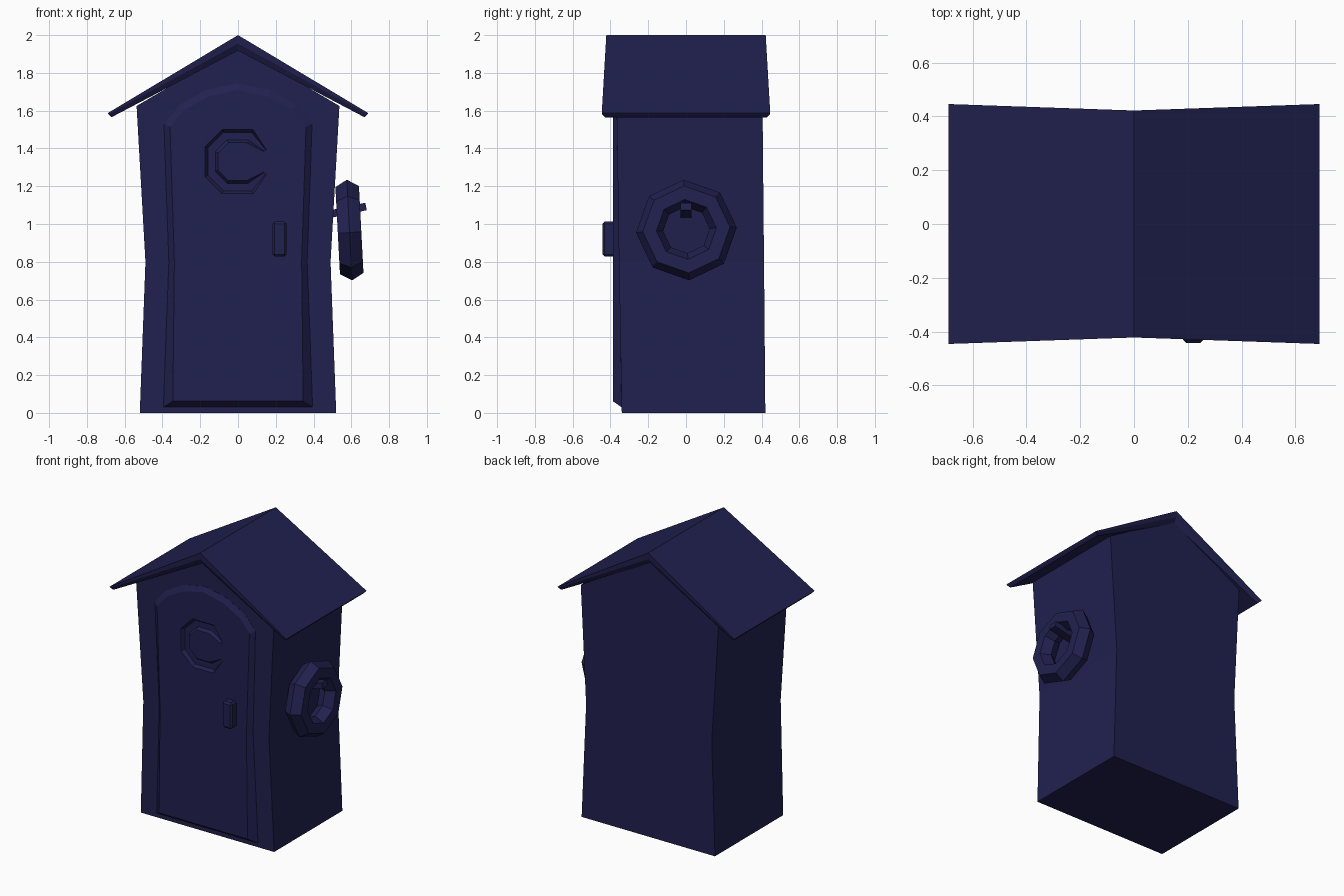
import bpy, bmesh, math
from mathutils import Vector

if "Cube" in bpy.data.objects:
    bpy.data.objects.remove(bpy.data.objects["Cube"])

navy = bpy.data.materials.new("navy")
navy.diffuse_color = (0.015, 0.015, 0.08, 1)
navy.use_nodes = True
navy.node_tree.nodes["Principled BSDF"].inputs["Base Color"].default_value = navy.diffuse_color


def make(name, verts, faces):
    """Mesh object from points and faces, with outward normals."""
    bm = bmesh.new()
    vs = [bm.verts.new(v) for v in verts]
    for f in faces:
        bm.faces.new([vs[i] for i in f])
    bmesh.ops.recalc_face_normals(bm, faces=bm.faces)
    me = bpy.data.meshes.new(name)
    bm.to_mesh(me)
    bm.free()
    me.materials.append(navy)
    ob = bpy.data.objects.new(name, me)
    bpy.context.collection.objects.link(ob)
    return ob


def loft(name, loops, closed=False):
    """Skin equal-length loops; cap the ends, or join last to first if closed."""
    n, m = len(loops[0]), len(loops)
    verts = [p for lp in loops for p in lp]
    faces = [(k * n + i, k * n + (i + 1) % n,
              (k + 1) % m * n + (i + 1) % n, (k + 1) % m * n + i)
             for k in range(m if closed else m - 1) for i in range(n)]
    if not closed:
        faces += [range(n), range((m - 1) * n, m * n)]
    return make(name, verts, faces)


def box(name, centre, size, bevel=0.0, tilt=0.0):
    bm = bmesh.new()
    bmesh.ops.create_cube(bm, size=1)
    bmesh.ops.scale(bm, vec=size, verts=bm.verts)
    if bevel:
        bmesh.ops.bevel(bm, geom=bm.edges[:], offset=bevel, segments=1, affect='EDGES')
    me = bpy.data.meshes.new(name)
    bm.to_mesh(me)
    bm.free()
    me.materials.append(navy)
    ob = bpy.data.objects.new(name, me)
    ob.location = centre
    ob.rotation_euler.y = tilt
    bpy.context.collection.objects.link(ob)
    return ob


def mirrored(half):
    """Right half outline (bottom to top, last point on the axis) to full loop."""
    return half + [(-x, z) for x, z in reversed(half[:-1])]


# walls: pinched waist, gabled top; rows of (half width, z, front y, back y)
rows = [(0.52, 0, -0.34, 0.42), (0.49, 0.8, -0.355, 0.413), (0.537, 1.625, -0.367, 0.405)]
verts = [p for w, z, f, b in rows for p in ((-w, f, z), (w, f, z), (w, b, z), (-w, b, z))]
verts += [(0, -0.37, 1.94), (0, 0.403, 1.94)]
faces = [(0, 1, 2, 3), (8, 9, 12), (10, 11, 13), (9, 10, 13, 12), (11, 8, 12, 13)]
faces += [(k + i, k + (i + 1) % 4, k + 4 + (i + 1) % 4, k + 4 + i)
          for k in (0, 4) for i in range(4)]
make("walls", verts, faces)

# roof: tapered slopes with an undercut rim at front and back
profiles = []
for s in (-1, 1):
    outer = [(-0.69, s * 0.446, 1.587), (0, s * 0.422, 2.0), (0.69, s * 0.446, 1.587),
             (0.685, s * 0.444, 1.58), (0, s * 0.42, 1.955), (-0.685, s * 0.444, 1.58)]
    inner = [(-0.67, s * 0.43, 1.565), (0, s * 0.40, 1.918), (0.67, s * 0.43, 1.565)]
    profiles += outer + inner
faces = [(0, 1, 4, 5), (1, 2, 3, 4), (5, 4, 7, 6), (4, 3, 8, 7)]
faces += [tuple(i + 9 for i in f) for f in faces]
ring = [0, 1, 2, 3, 8, 7, 6, 5]
faces += [(a, b, b + 9, a + 9) for a, b in zip(ring, ring[1:] + ring[:1])]
make("roof", profiles, faces)

# door: arched slab with a wide chamfer
rim = mirrored([(0.395, 0.03), (0.367, 0.8), (0.392, 1.53), (0.31, 1.63), (0.17, 1.71), (0, 1.745)])
face = mirrored([(0.345, 0.062), (0.337, 0.8), (0.36, 1.515), (0.285, 1.605), (0.155, 1.675), (0, 1.71)])
front = lambda z: -0.341 - 0.0165 * z
door = loft("door", [[(x, -0.30, z) for x, z in rim],
                     [(x, front(z), z) for x, z in rim],
                     [(x, -0.387, z) for x, z in face]])

# crescent recess cut into the door
out_pts = [(0.15, 1.395), (0.08, 1.50), (-0.085, 1.50), (-0.175, 1.41)]
in_pts = [(0.135, 1.385), (0.045, 1.43), (-0.05, 1.43), (-0.105, 1.375)]
flip = lambda pts: pts + [(x, 2.66 - z) for x, z in reversed(pts)]
out_pts, in_pts = flip(out_pts), flip(in_pts)


def crescent(y, t):
    pts = [Vector(a).lerp(Vector(b), t) for a, b in zip(out_pts, in_pts)]
    pts += [Vector(b).lerp(Vector(a), t) for a, b in reversed(list(zip(out_pts, in_pts)))]
    return [(p.x, y, p.y) for p in pts]


cutter = loft("crescent_cutter", [crescent(-0.42, 0), crescent(-0.388, 0), crescent(-0.365, 0.22)])
cutter.hide_render = True
mod = door.modifiers.new("crescent", 'BOOLEAN')
mod.operation, mod.solver, mod.object = 'DIFFERENCE', 'EXACT', cutter
bpy.context.view_layer.objects.active = door
bpy.ops.object.modifier_apply(modifier=mod.name)
bpy.data.objects.remove(cutter)

# door handle
box("door_handle", (0.22, -0.405, 0.92), (0.075, 0.075, 0.185), bevel=0.012)

# ring hanging on the right wall: eight segments, six-sided section
loops = []
for k in range(8):
    a = k * math.tau / 8
    loop = []
    for j in range(6):
        b = j * math.tau / 6
        r = 0.195 + 0.072 * math.cos(b)
        loop.append((0.072 * math.sin(b), r * math.sin(a), r * math.cos(a)))
    loops.append(loop)
hoop = loft("hanging_ring", loops, closed=True)
hoop.location = (0.59, 0.002, 0.968)
hoop.rotation_euler = (math.radians(3), math.radians(-3), 0)

# peg holding the ring
box("ring_peg", (0.585, 0, 1.073), (0.19, 0.06, 0.04), tilt=math.radians(-12))
